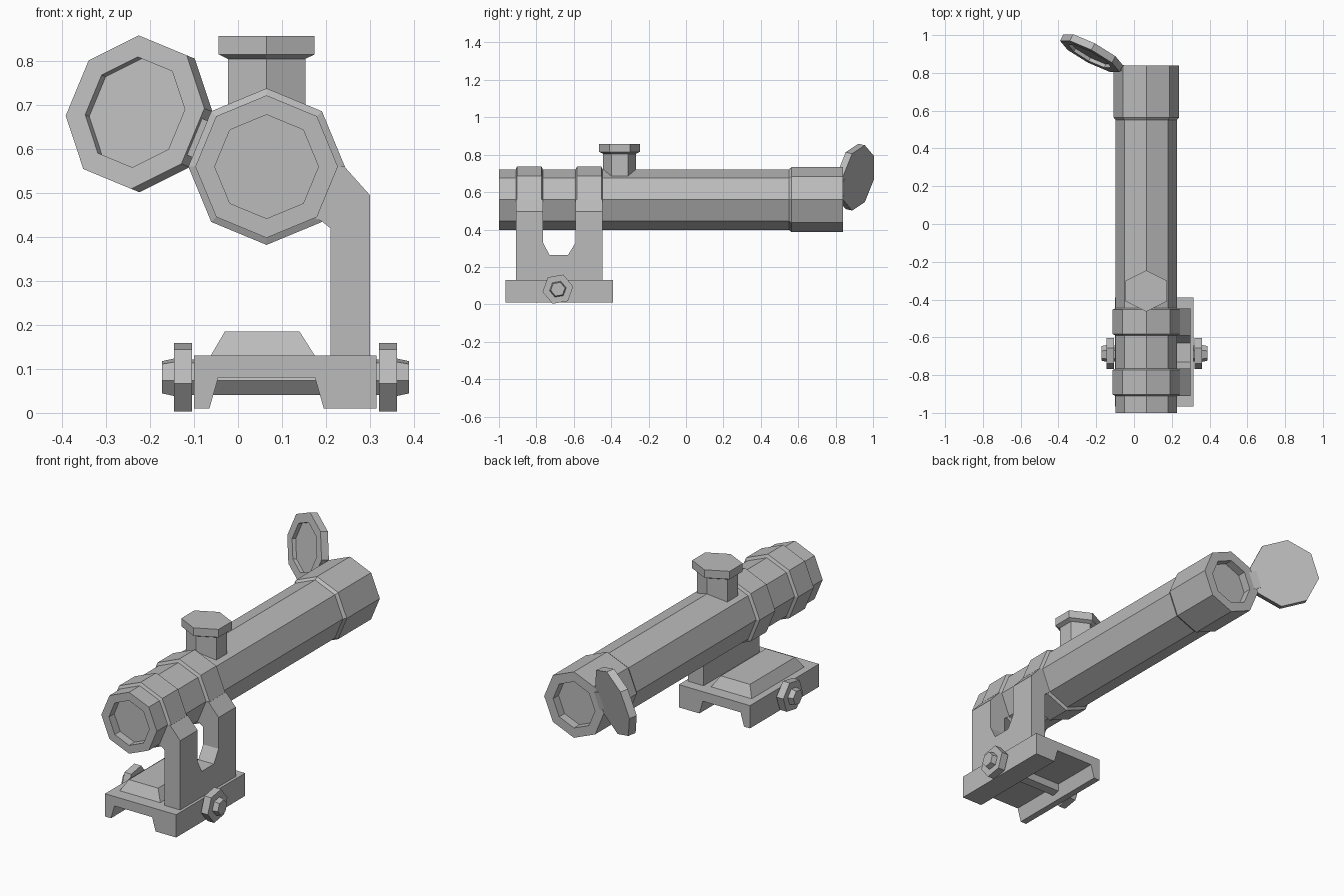
import bpy
import bmesh
from math import cos, sin, pi, radians
from mathutils import Vector, Matrix

cube = bpy.data.objects.get("Cube")
if cube:
    bpy.data.objects.remove(cube)

grey = bpy.data.materials.new("matte_grey")
grey.use_nodes = True
colour = (0.5, 0.5, 0.5, 1)
grey.diffuse_color = colour
grey.node_tree.nodes["Principled BSDF"].inputs["Base Color"].default_value = colour

X, Y, Z = Vector((1, 0, 0)), Vector((0, 1, 0)), Vector((0, 0, 1))


def loft(name, rings):
    """Skin a row of matching point rings and close both ends."""
    bm = bmesh.new()
    rows = [[bm.verts.new(p) for p in ring] for ring in rings]
    n = len(rows[0])
    for a, b in zip(rows, rows[1:]):
        for i in range(n):
            j = (i + 1) % n
            bm.faces.new((a[i], a[j], b[j], b[i]))
    bm.faces.new(rows[0][::-1])
    bm.faces.new(rows[-1])
    bmesh.ops.recalc_face_normals(bm, faces=bm.faces)
    mesh = bpy.data.meshes.new(name)
    bm.to_mesh(mesh)
    bm.free()
    mesh.materials.append(grey)
    obj = bpy.data.objects.new(name, mesh)
    bpy.context.collection.objects.link(obj)
    return obj


def turned(name, centre, u, v, profile, sides=8, phase=0.0, squash=1.0):
    """Faceted turned part: profile is (distance along u x v, radius)."""
    axis = u.cross(v)
    angles = [phase + 2 * pi * i / sides for i in range(sides)]
    return loft(name, [[Vector(centre) + axis * d + u * (r * cos(a) * squash) + v * (r * sin(a))
                        for a in angles] for d, r in profile])


def prism(name, points, u, v, start, end):
    """Extrude a flat outline from start to end along the third axis."""
    axis = Vector([1 - abs(a) - abs(b) for a, b in zip(u, v)])
    return loft(name, [[u * a + v * b + axis * d for a, b in points] for d in (start, end)])


# Sight tube with recessed lenses and a wider far end
CX, CZ = 0.065, 0.56
tube_centre = (CX, 0, CZ)
turned("sight_tube", tube_centre, Z, X,
       [(-0.955, 0.118), (-1, 0.118), (-1, 0.162), (0.55, 0.162),
        (0.565, 0.174), (0.84, 0.174), (0.84, 0.122), (0.795, 0.122)])

# Clamp rings around the tube
for name, y in (("front_ring", -0.838), ("rear_ring", -0.518)):
    turned(name, (CX, y, CZ), Z, X,
           [(-0.073, 0.16), (-0.065, 0.178), (0.065, 0.178), (0.073, 0.16)])

# Side bracket with a notch between its two arms
bracket = prism("side_bracket",
                [(0.14, 0.56), (0.242, 0.56), (0.30, 0.495), (0.30, 0.12),
                 (0.21, 0.12), (0.21, 0.42), (0.19, 0.436), (0.14, 0.46)],
                X, Z, -0.91, -0.447)
cutter = prism("notch_cutter",
               [(-0.765, 0.8), (-0.765, 0.33), (-0.73, 0.265),
                (-0.63, 0.265), (-0.59, 0.33), (-0.59, 0.8)],
               Y, Z, 0.05, 0.4)
cutter.hide_render = True
cut = bracket.modifiers.new("notch", "BOOLEAN")
cut.operation = "DIFFERENCE"
cut.object = cutter
bpy.context.view_layer.objects.active = bracket
bpy.ops.object.modifier_apply(modifier=cut.name)
bpy.data.objects.remove(cutter)

# Rail clamp base and the raised block on it
prism("clamp_base",
      [(-0.10, 0.13), (0.315, 0.13), (0.315, 0.01), (0.195, 0.01),
       (0.175, 0.08), (-0.045, 0.08), (-0.065, 0.01), (-0.10, 0.01)],
      X, Z, -0.965, -0.39)


def rectangle(x0, x1, y0, y1, z):
    return [Vector(p) for p in ((x0, y0, z), (x1, y0, z), (x1, y1, z), (x0, y1, z))]


loft("raised_block", [rectangle(-0.065, 0.178, -0.90, -0.455, 0.125),
                      rectangle(-0.03, 0.14, -0.865, -0.49, 0.185)])

# Cross bolt with a washer and nut on each end
BY, BZ, TURN = -0.685, 0.081, radians(10)
turned("cross_bolt", (0.108, BY, BZ), Y, Z, [(-0.23, 0.043), (0.23, 0.043)], 6, TURN)
for side, s in (("left", 1), ("right", -1)):
    end = (0.108, BY, BZ)
    turned(side + "_washer", end, Y, Z, [(s * 0.213, 0.083), (s * 0.253, 0.083)], 6, TURN)
    turned(side + "_nut", end, Y, Z, [(s * 0.25, 0.046), (s * 0.281, 0.039)], 6, TURN)

# Adjustment knob on top of the tube
turned("adjustment_knob", (CX, -0.355, 0), X, Y,
       [(0.66, 0.088), (0.805, 0.088), (0.815, 0.109), (0.857, 0.109)],
       6, pi / 2, 1 / cos(pi / 6))

# Lens cover swung open on a hinge at the far end
outward = Vector((-cos(pi / 8), 0, sin(pi / 8)))
along = Vector((sin(pi / 8), 0, cos(pi / 8)))
swing = radians(30)
reach = outward * cos(swing) + Y * sin(swing)
turned("lens_cover", (-0.225, 0.905, 0.68), along, reach,
       [(s, r) for s, r in ((-0.02, 0.178), (0.02, 0.178), (0.02, 0.128), (0, 0.128))],
       8, pi / 8)
hinge_at = Vector((CX, 0.835, CZ)) + outward * 0.165


def hinge_end(t):
    return [hinge_at + along * t + outward * a + Y * b
            for a, b in ((-0.02, -0.025), (0.012, -0.025), (0.025, 0.02), (-0.02, 0.005))]


loft("cover_hinge", [hinge_end(-0.045), hinge_end(0.045)])
